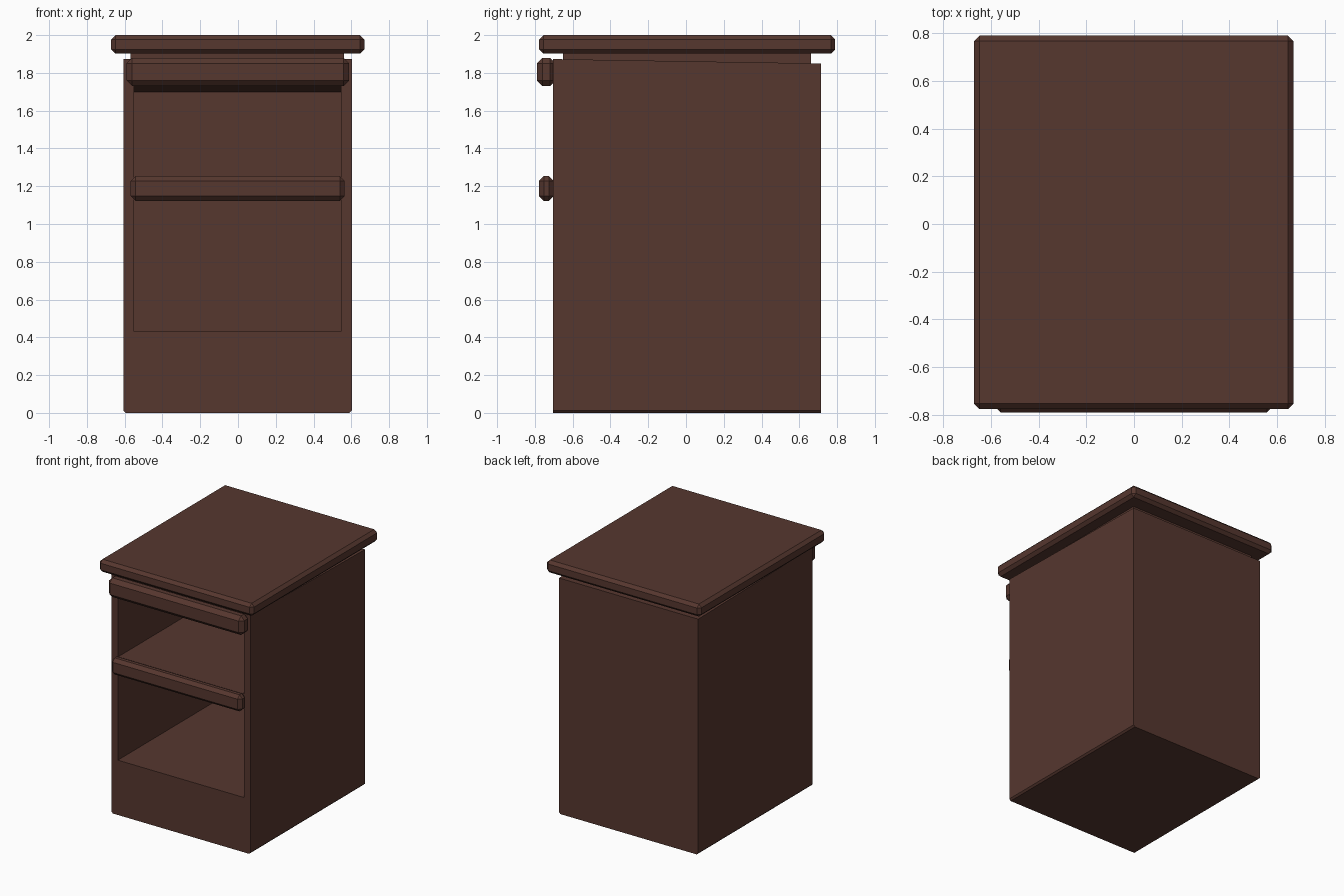
import bpy, bmesh

if "Cube" in bpy.data.objects:
    bpy.data.objects.remove(bpy.data.objects["Cube"])

wood = bpy.data.materials.new("dark brown wood")
wood.diffuse_color = (0.093, 0.038, 0.028, 1)
wood.use_nodes = True
wood.node_tree.nodes["Principled BSDF"].inputs["Base Color"].default_value = wood.diffuse_color


def block(name, x, y, z, back_top=None, bevel=0.0, pick=None):
    """Box from (min, max) ranges; back_top lowers the rear top edge, pick chooses bevelled edges."""
    bm = bmesh.new()
    bmesh.ops.create_cube(bm, size=1)
    for v in bm.verts:
        sx, sy, sz = (int(c > 0) for c in v.co)
        v.co = (x[sx], y[sy], z[sz])
        if back_top is not None and sy and sz:
            v.co.z = back_top
    if bevel:
        edges = [e for e in bm.edges if pick is None or pick(e)]
        bmesh.ops.bevel(bm, geom=edges, offset=bevel, segments=1, affect='EDGES')
    bmesh.ops.recalc_face_normals(bm, faces=bm.faces)
    me = bpy.data.meshes.new(name)
    bm.to_mesh(me)
    bm.free()
    me.materials.append(wood)
    ob = bpy.data.objects.new(name, me)
    bpy.context.collection.objects.link(ob)
    return ob


def bottom_side(e):
    a, b = (v.co for v in e.verts)
    return a.z < 0.01 and b.z < 0.01 and abs(a.x - b.x) < 0.01


# Cabinet body with gently sloping top and chamfered lower side edges
body = block("cabinet_body", (-0.607, 0.603), (-0.705, 0.715), (0, 1.873),
             back_top=1.85, bevel=0.013, pick=bottom_side)

# Hollow interior, open at the front
cutter = block("interior_cutter", (-0.55, 0.545), (-0.9, 0.65), (0.43, 1.74), back_top=1.70)
cutter.hide_render = True
cut = body.modifiers.new("interior", 'BOOLEAN')
cut.operation = 'DIFFERENCE'
cut.solver = 'EXACT'
cut.object = cutter
bpy.context.view_layer.objects.active = body
body.select_set(True)
bpy.ops.object.modifier_apply(modifier="interior")
bpy.data.objects.remove(cutter, do_unlink=True)

# Shelf between the two compartments
block("shelf", (-0.56, 0.555), (-0.70, 0.66), (1.14, 1.24))

# Front rails
block("middle_rail", (-0.568, 0.565), (-0.778, -0.70), (1.123, 1.253), bevel=0.025)
block("top_rail", (-0.59, 0.588), (-0.79, -0.69), (1.73, 1.88), bevel=0.03)

# Recessed neck under the tabletop
block("neck", (-0.57, 0.56), (-0.652, 0.662), (1.82, 1.92))

# Overhanging tabletop with chamfered edges
block("tabletop", (-0.672, 0.669), (-0.777, 0.79), (1.902, 2.0), bevel=0.023)
